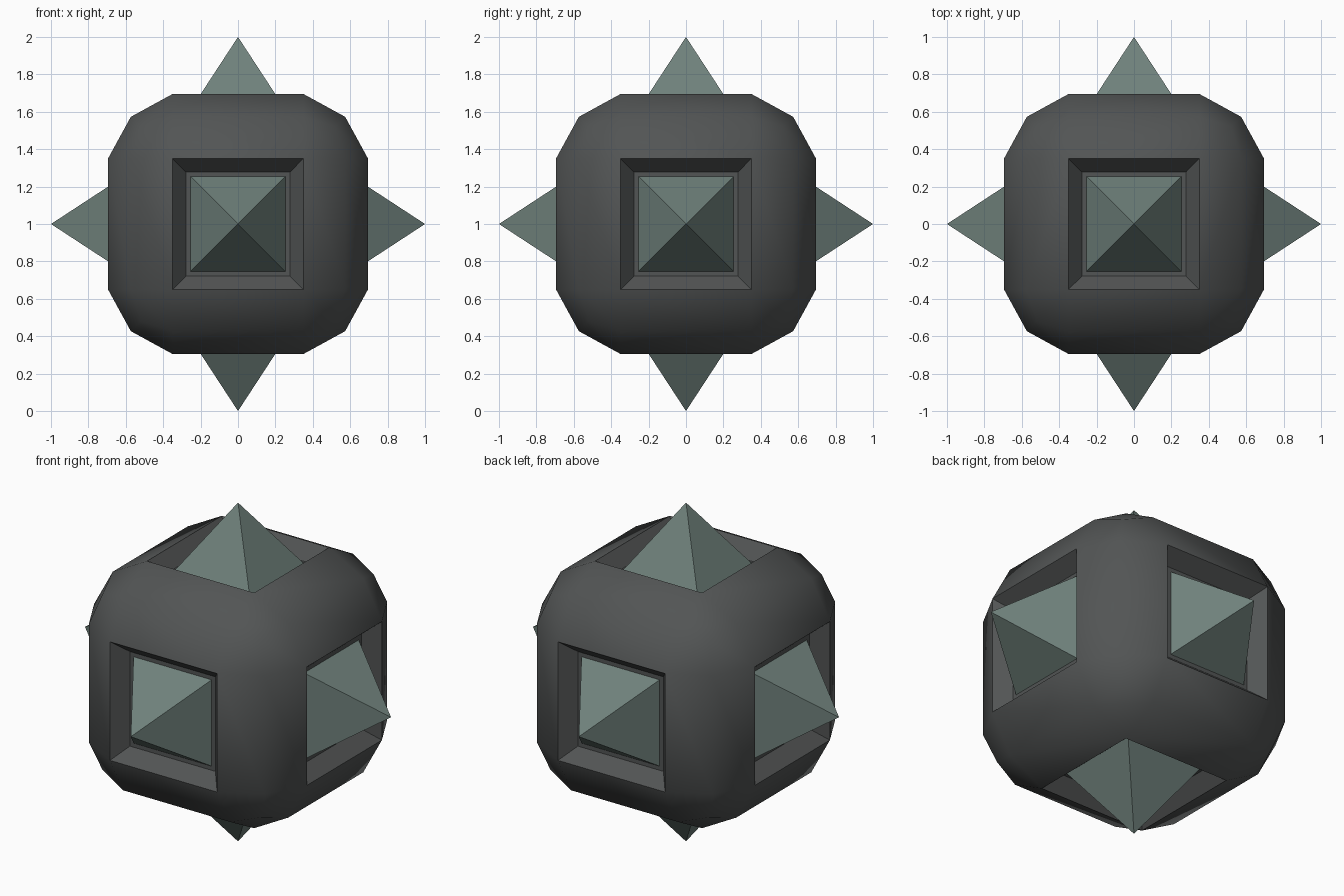
import bpy, bmesh, math
from mathutils import Matrix, Vector

if "Cube" in bpy.data.objects:
    bpy.data.objects.remove(bpy.data.objects["Cube"])


def material(name, color):
    m = bpy.data.materials.new(name)
    m.diffuse_color = (*color, 1)
    m.use_nodes = True
    m.node_tree.nodes["Principled BSDF"].inputs["Base Color"].default_value = m.diffuse_color
    return m


def make_object(name, bm, mat):
    bmesh.ops.recalc_face_normals(bm, faces=bm.faces)
    me = bpy.data.meshes.new(name)
    bm.to_mesh(me)
    bm.free()
    me.materials.append(mat)
    ob = bpy.data.objects.new(name, me)
    ob.location.z = 1
    bpy.context.collection.objects.link(ob)
    return ob


dark = material("dark_shell", (0.085, 0.09, 0.09))
green = material("grey_green", (0.16, 0.22, 0.20))

# Rounded cube: 3x3 grid per side, reshaped by vertex type
bm = bmesh.new()
bmesh.ops.create_cube(bm, size=2)
bmesh.ops.subdivide_edges(bm, edges=bm.edges[:], cuts=2, use_grid_fill=True)
OUTER = {1: 0.695, 2: 0.573, 3: 0.52}  # on a flat, on an edge, on a corner
for v in bm.verts:
    level = OUTER[sum(abs(c) > 0.9 for c in v.co)]
    v.co = Vector([math.copysign(level if abs(c) > 0.9 else 0.35, c) for c in v.co])

# Sloped square recess in the middle of each side
bm.normal_update()
centres = [f for f in bm.faces if max(abs(c) for c in f.calc_center_median()) > 0.68]
bmesh.ops.inset_individual(bm, faces=centres, thickness=0.10, depth=-0.085)
body = make_object("body", bm, dark)
bpy.context.view_layer.objects.active = body
body.select_set(True)
bpy.ops.object.shade_smooth_by_angle(angle=math.radians(42))

# Four-sided spike in each recess
BASE, HALF = 0.61, 0.255
SIDES = {"front": (0, -1, 0), "back": (0, 1, 0), "right": (1, 0, 0),
         "left": (-1, 0, 0), "top": (0, 0, 1), "bottom": (0, 0, -1)}
for side, axis in SIDES.items():
    bm = bmesh.new()
    bmesh.ops.create_cone(bm, cap_ends=True, segments=4, radius1=HALF * math.sqrt(2),
                          radius2=0, depth=1 - BASE)
    bmesh.ops.remove_doubles(bm, verts=bm.verts, dist=1e-5)
    # align the base with the recess by its actual corner angle
    corner = min(bm.verts, key=lambda v: v.co.z).co
    turn = math.pi / 4 - math.atan2(corner.y, corner.x)
    aim = Vector((0, 0, 1)).rotation_difference(Vector(axis)).to_matrix().to_4x4()
    bm.transform(aim @ Matrix.Translation((0, 0, (1 + BASE) / 2)) @ Matrix.Rotation(turn, 4, 'Z'))
    make_object(side + "_spike", bm, green)
